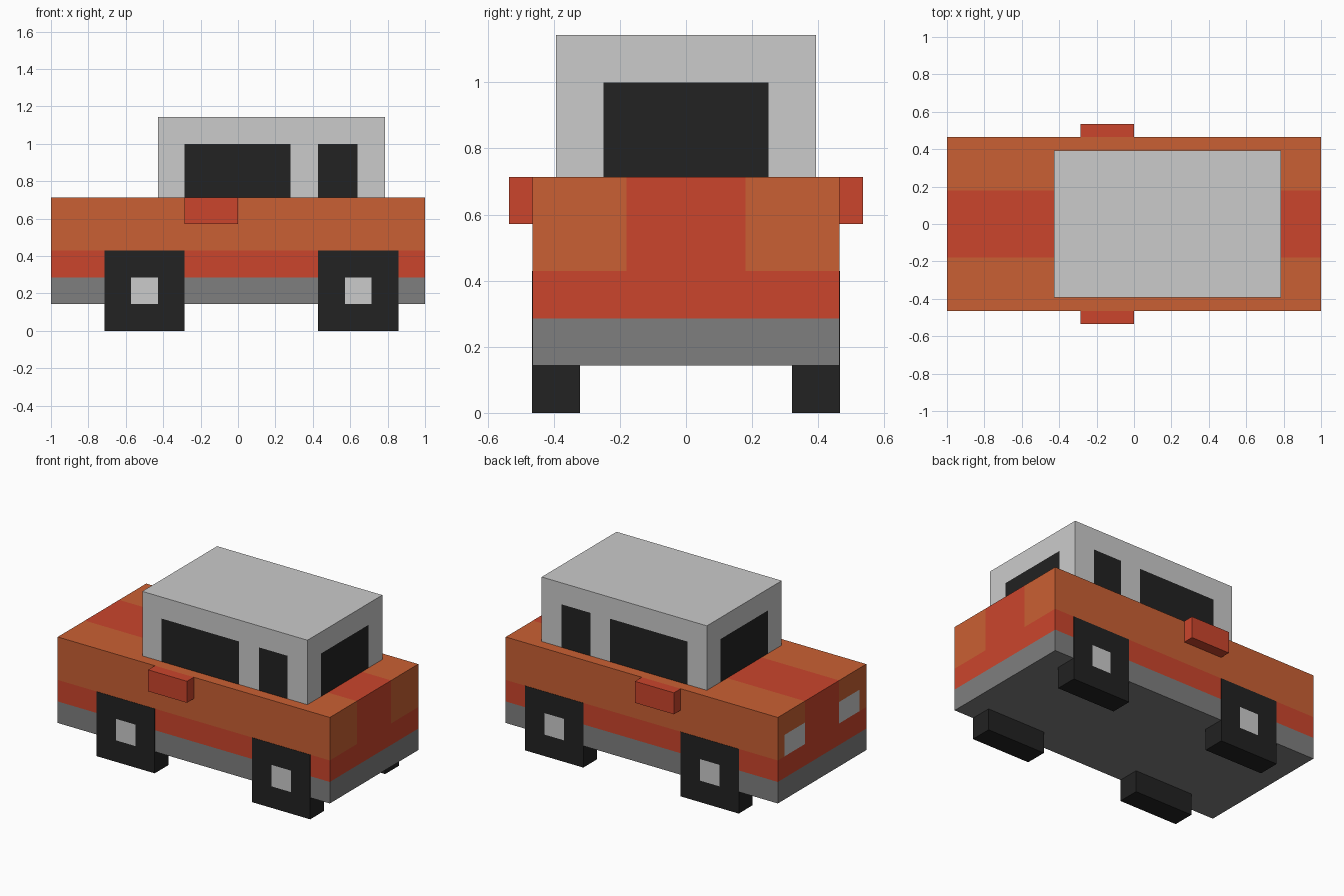
import bpy, bmesh
from mathutils import Vector

if "Cube" in bpy.data.objects:
    bpy.data.objects.remove(bpy.data.objects["Cube"])

U = 1 / 14  # the model sits on a grid of fourteenths


def material(name, rgb):
    m = bpy.data.materials.new(name)
    lin = [((c / 255 + 0.055) / 1.055) ** 2.4 if c > 10 else c / 255 / 12.92 for c in rgb]
    m.diffuse_color = (*lin, 1)
    m.use_nodes = True
    m.node_tree.nodes["Principled BSDF"].inputs["Base Color"].default_value = m.diffuse_color
    return m


ORANGE, RED, GREY, BLACK, LIGHT = range(5)
MATS = [material("orange paint", (202, 96, 51)), material("red paint", (203, 69, 44)),
        material("mid grey trim", (127, 127, 127)), material("black", (34, 34, 34)),
        material("light grey", (203, 203, 203))]


def block(name, lo, hi, rule, cuts=((), (), ())):
    """Box from lo to hi, sliced at the given x, y, z values, coloured by rule(centre, normal)."""
    bm = bmesh.new()
    bmesh.ops.create_cube(bm, size=1)
    lo, hi = Vector(lo), Vector(hi)
    for v in bm.verts:
        v.co = Vector([lo[i] + (v.co[i] + 0.5) * (hi[i] - lo[i]) for i in range(3)])
    for axis in range(3):
        for value in cuts[axis]:
            co, no = Vector(), Vector()
            co[axis], no[axis] = value, 1
            bmesh.ops.bisect_plane(bm, geom=bm.verts[:] + bm.edges[:] + bm.faces[:],
                                   plane_co=co, plane_no=no, dist=1e-5)
    bm.normal_update()
    me = bpy.data.meshes.new(name)
    for m in MATS:
        me.materials.append(m)
    for f in bm.faces:
        f.material_index = rule(f.calc_center_median(), f.normal)
    bm.to_mesh(me)
    bm.free()
    ob = bpy.data.objects.new(name, me)
    bpy.context.collection.objects.link(ob)
    return ob


# Body: grey sill, red band, orange flanks, red centre stripe, headlights at the -x end
def body_rule(c, n):
    y = abs(c.y)
    if n.z < -0.5 or c.z < 4 * U:
        return GREY
    if c.z < 6 * U:
        return RED
    if abs(n.y) > 0.5:
        return ORANGE
    if y < 0.18:
        return RED
    if n.x < -0.5 and y < 5.5 * U and c.z < 8 * U:
        return LIGHT
    return ORANGE


block("body", (-1, -6.5 * U, 2 * U), (1, 6.5 * U, 10 * U), body_rule,
      ((), (-5.5 * U, -0.18, 0.18, 5.5 * U), (4 * U, 6 * U, 8 * U)))


# Cabin: windows cut into all four walls
def cabin_rule(c, n):
    if c.z > 14 * U or abs(n.z) > 0.5:
        return LIGHT
    if abs(n.x) > 0.5:
        return BLACK if abs(c.y) < 3.5 * U else LIGHT
    side = -4 * U < c.x < 4 * U - 0.005 or 6 * U < c.x < 9 * U
    return BLACK if side else LIGHT


block("cabin", (-6 * U, -5.5 * U, 10 * U), (11 * U, 5.5 * U, 16 * U), cabin_rule,
      ((-4 * U, 0.282, 6 * U, 0.64), (-3.5 * U, 3.5 * U), (14 * U,)))


# Wheels with hubcaps, and wing mirrors, on both sides
for s, side in ((-1, "front"), (1, "back")):
    def span(a, b):
        return min(s * a, s * b), max(s * a, s * b)

    y0, y1 = span(4.5 * U, 6.5 * U + 0.002)
    for end, x0 in (("nose", -10 * U), ("tail", 6 * U)):
        hub_x = x0 + 3 * U

        def wheel_rule(c, n):
            hub = abs(c.x - hub_x) < U and 2 * U < c.z < 4 * U and n.y * s > 0.5
            return LIGHT if hub else BLACK

        block(f"{side}_{end}_wheel", (x0, y0, 0), (x0 + 6 * U, y1, 6 * U), wheel_rule,
              ((hub_x - U, hub_x + U), (), (2 * U, 4 * U)))

    m0, m1 = span(6.5 * U, 7.5 * U)
    block(f"{side}_mirror", (-4 * U, m0, 8 * U), (0, m1, 10 * U), lambda c, n: RED)
